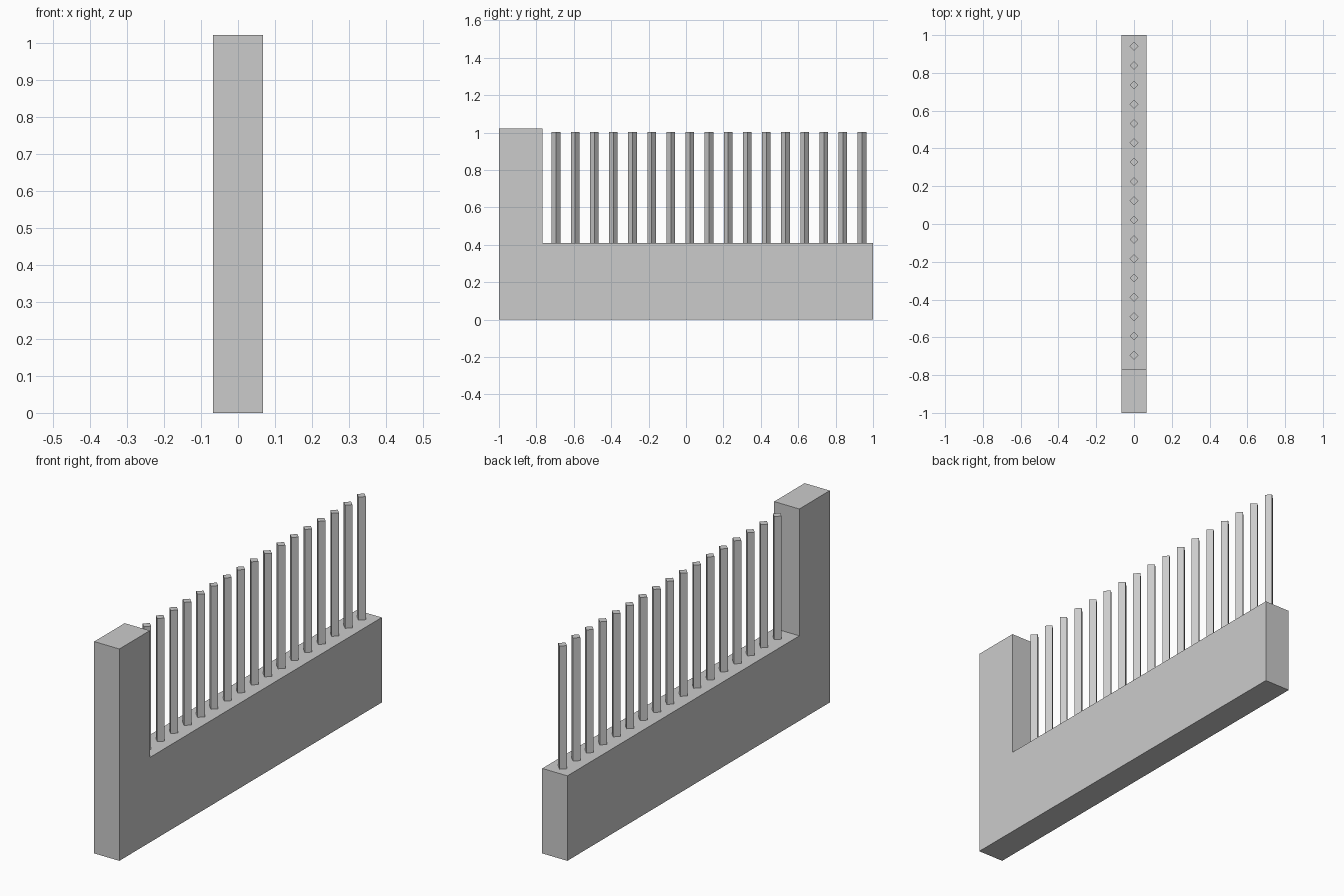
import bpy, math

if "Cube" in bpy.data.objects:
    bpy.data.objects.remove(bpy.data.objects["Cube"])

HALF_X = 0.067
POST_END = -0.768
WALL_TOP = 0.41
BAR_TOP = 1.004


def box(name, lo, hi):
    size = [b - a for a, b in zip(lo, hi)]
    mid = [(a + b) / 2 for a, b in zip(lo, hi)]
    bpy.ops.mesh.primitive_cube_add(size=1, location=mid)
    ob = bpy.context.object
    ob.name = name
    ob.scale = size
    bpy.ops.object.transform_apply(location=False, rotation=False, scale=True)
    return ob


# Tall end post and low wall beside it
box("end_post", (-HALF_X, -1, 0), (HALF_X, POST_END, 1.022))
box("low_wall", (-HALF_X, POST_END, 0), (HALF_X, 1, WALL_TOP))

# Row of square railing bars, turned 45 degrees
COUNT, FIRST, LAST = 17, -0.695, 0.941
for i in range(COUNT):
    y = FIRST + (LAST - FIRST) * i / (COUNT - 1)
    bar = box(f"railing_bar_{i + 1}", (-0.0163, y - 0.0163, WALL_TOP),
              (0.0163, y + 0.0163, BAR_TOP))
    bar.rotation_euler.z = math.radians(45)
